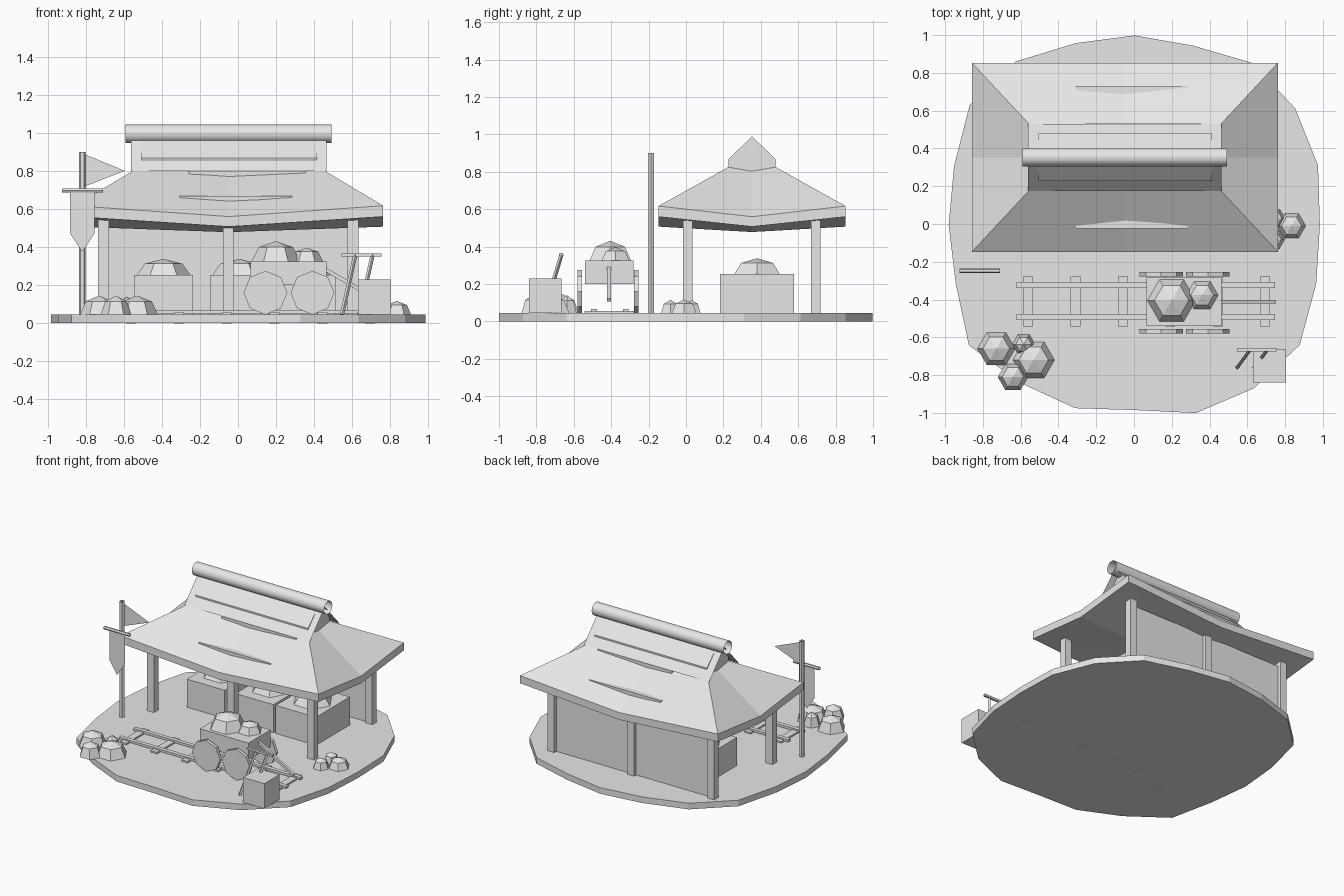
import bpy, bmesh, math
from mathutils import Vector

if "Cube" in bpy.data.objects:
    bpy.data.objects.remove(bpy.data.objects["Cube"])

grey = bpy.data.materials.new("light grey")
grey.diffuse_color = (0.8, 0.8, 0.8, 1)
grey.use_nodes = True
grey.node_tree.nodes["Principled BSDF"].inputs["Base Color"].default_value = grey.diffuse_color


def mesh(name, verts, faces):
    me = bpy.data.meshes.new(name)
    me.from_pydata([tuple(v) for v in verts], [], faces)
    me.materials.append(grey)
    ob = bpy.data.objects.new(name, me)
    bpy.context.collection.objects.link(ob)
    return ob


def loft(name, rings, cap_start=True, cap_end=True):
    """Skin closed rings of equal length."""
    n = len(rings[0])
    verts = [v for r in rings for v in r]
    faces = [(k * n + i, k * n + (i + 1) % n, (k + 1) * n + (i + 1) % n, (k + 1) * n + i)
             for k in range(len(rings) - 1) for i in range(n)]
    if cap_start:
        faces.append(tuple(reversed(range(n))))
    if cap_end:
        faces.append(tuple(range((len(rings) - 1) * n, len(rings) * n)))
    return mesh(name, verts, faces)


def box(name, x0, x1, y0, y1, z0, z1):
    return loft(name, [[(x0, y0, z), (x1, y0, z), (x1, y1, z), (x0, y1, z)] for z in (z0, z1)])


def rod(name, a, b, r, n=6, caps=True, turn=0.0):
    """Straight rod from a to b; without caps it is an open tube."""
    a, b = Vector(a), Vector(b)
    d = (b - a).normalized()
    u = d.cross(Vector((0, 0, 1)) if abs(d.z) < 0.9 else Vector((0, 1, 0))).normalized()
    w = d.cross(u)
    ang = [2 * math.pi * i / n + turn for i in range(n)]
    return loft(name, [[p + r * (math.cos(t) * u + math.sin(t) * w) for t in ang] for p in (a, b)],
                caps, caps)


def rock(name, x, y, z, r, h):
    """Six-sided low-poly dome."""
    def ring(s):
        return [(x + r * s * math.cos(math.pi * i / 3), y + r * s * math.sin(math.pi * i / 3))
                for i in range(6)]
    verts = [(*p, z) for p in ring(1)] + [(*p, z + 0.7 * h) for p in ring(0.71)] + [(x, y, z + h)]
    faces = [(i, (i + 1) % 6, 6 + (i + 1) % 6, 6 + i) for i in range(6)]
    faces += [(6 + i, 6 + (i + 1) % 6, 12) for i in range(6)] + [tuple(range(5, -1, -1))]
    return mesh(name, verts, faces)


# Ground slab: uneven twenty-sided disc
G = 0.045
radii = [.98, 1.02, 1.05, 1.06, .998, 1.003, 1.012, 1.07, 1.08, 1.006,
         .985, .997, 1.085, 1.033, 1.02, .98, 1.047, 1.07, 1.08, 1.01]
loft("ground_slab", [[(r * math.cos(i * math.pi / 10), r * math.sin(i * math.pi / 10), z)
                      for i, r in enumerate(radii)] for z in (0, G)])

# Posts and back wall
CX, CY = -0.052, 0.358
for side, y in (("front", 0.015), ("back", 0.698)):
    for i, x in enumerate((-0.71, -0.055, 0.60)):
        box(f"{side}_post_{i + 1}", x - .028, x + .028, y - .026, y + .026, G, 0.50 if i == 1 else 0.545)
box("back_wall", -0.71, 0.60, 0.69, 0.70, G, 0.51)


# Hipped roof with sagging eaves
def roof_ring(hx, hy, corner, mid):
    signs = [(-1, -1), (0, -1), (1, -1), (1, 0), (1, 1), (0, 1), (-1, 1), (-1, 0)]
    return [(CX + a * hx, CY + b * hy, corner if a and b else mid) for a, b in signs]


rings = [roof_ring(.81, .50, .56, .507), roof_ring(.81, .50, .617, .56),
         roof_ring(.46, .125, .826, .805)]
roof = loft("lower_roof", rings, False, False)
bm = bmesh.new()
bm.from_mesh(roof.data)
mid = bm.verts.new((CX, CY, .478))
bm.verts.ensure_lookup_table()
under = [bm.verts[i] for i in range(8)]
for i in range(8):  # underside fan
    bm.faces.new((mid, under[(i + 1) % 8], under[i]))
bmesh.ops.recalc_face_normals(bm, faces=bm.faces)
bm.to_mesh(roof.data)
bm.free()

# Tile battens showing through the sag, and the gabled core
box("lower_batten", -0.31, 0.28, -0.018, 0.735, 0.57, 0.668)
box("middle_batten", -0.26, 0.35, CY - .178, CY + .178, 0.70, 0.80)
profile = [(-.125, .79), (.125, .79), (.125, .868), (0, .99), (-.125, .868)]
loft("gable_core", [[(x, CY + y, z) for y, z in profile] for x in (-0.51, 0.41)])

# Steep upper roof sheets and open ridge tube
for name, s in (("front", -1), ("back", 1)):
    y0, y1 = CY + s * 0.177, CY + s * 0.002
    sheet = [(-.565, y0, .80), (.46, y0, .80), (.46, y1, .99), (-.565, y1, .99)]
    mesh(f"{name}_upper_roof", sheet, [(0, 1, 2, 3) if s < 0 else (3, 2, 1, 0)])
ridge = rod("ridge_tube", (-.595, CY, .995), (.488, CY, .995), .048, 16, False)
for p in ridge.data.polygons:
    p.use_smooth = True

# Ore crates under the roof
for i, (x, h) in enumerate(((-0.395, .155), (0.003, .155), (0.342, .165))):
    box(f"crate_{i + 1}", x - h, x + h, .187, .583, G, .253)
    rock(f"crate_ore_{i + 1}", x, .385, .253, .14, .085)

# Rail track; ties are sunk through the slab
for i in range(6):
    x = -0.565 + 0.251 * i
    box(f"tie_{i + 1}", x - .026, x + .026, -.537, -.272, -.0005, .057)
for i, y in enumerate((-0.487, -0.318)):
    box(f"rail_{i + 1}", -.625, .742, y - .015, y + .015, .05, .067)

# Ore cart
box("cart_body", .062, .46, -.535, -.277, .20, .325)
for x in (0.14, 0.387):
    for y in (-0.563, -0.26):
        rod("cart_wheel", (x, y - .012, .16), (x, y + .012, .16), .115, 8)
rod("cart_handle", (.45, -.407, .285), (.742, -.407, .115), .014, 4, True, math.pi / 4)
rock("cart_ore_large", .195, -.40, .325, .128, .106)
rock("cart_ore_small", .357, -.372, .325, .085, .072)

# Loose rocks on the ground
for i, (x, y, r, h) in enumerate([(-.733, -.655, .10, .1), (-.588, -.632, .06, .095),
                                  (-.535, -.715, .11, .1), (-.645, -.805, .08, .1),
                                  (.83, -.005, .075, .072), (.735, -.078, .058, .07),
                                  (.74, .035, .055, .07)]):
    rock(f"rock_{i + 1}", x, y, G, r, h)

# Tool box with two leaning picks
box("tool_box", .625, .80, -.835, -.66, G, .23)
for i, x in enumerate((0.612, 0.703)):
    rod(f"pick_handle_{i + 1}", (x - .07, -.755, G), (x, -.66, .36), .011, 4)
    box(f"pick_head_{i + 1}", x - .072, x + .047, -.67, -.652, .35, .365)

# Flag pole, pennant, crossbar and hanging banner
rod("flag_pole", (-.8215, -.183, G), (-.8215, -.183, .90), .018, 6, False)
mesh("pennant", [(-.805, -.183, .72), (-.598, -.183, .80), (-.805, -.183, .885)], [(0, 1, 2)])
rod("crossbar", (-.927, -.242, .698), (-.714, -.242, .698), .012, 6, False)
mesh("banner", [(-.885, -.242, .69), (-.885, -.242, .47), (-.8215, -.242, .375),
                (-.758, -.242, .47), (-.758, -.242, .69)], [(0, 1, 2, 3, 4)])

# Face rods and the gable core outward, and nudge everything onto the grid
for ob in bpy.context.collection.objects:
    bm = bmesh.new()
    bm.from_mesh(ob.data)
    if ob.name.startswith(("cart", "pick", "flag", "cross", "ridge", "gable")):
        bmesh.ops.recalc_face_normals(bm, faces=bm.faces)
    bmesh.ops.translate(bm, verts=bm.verts, vec=(.004, -.005, 0))
    bm.to_mesh(ob.data)
    bm.free()
